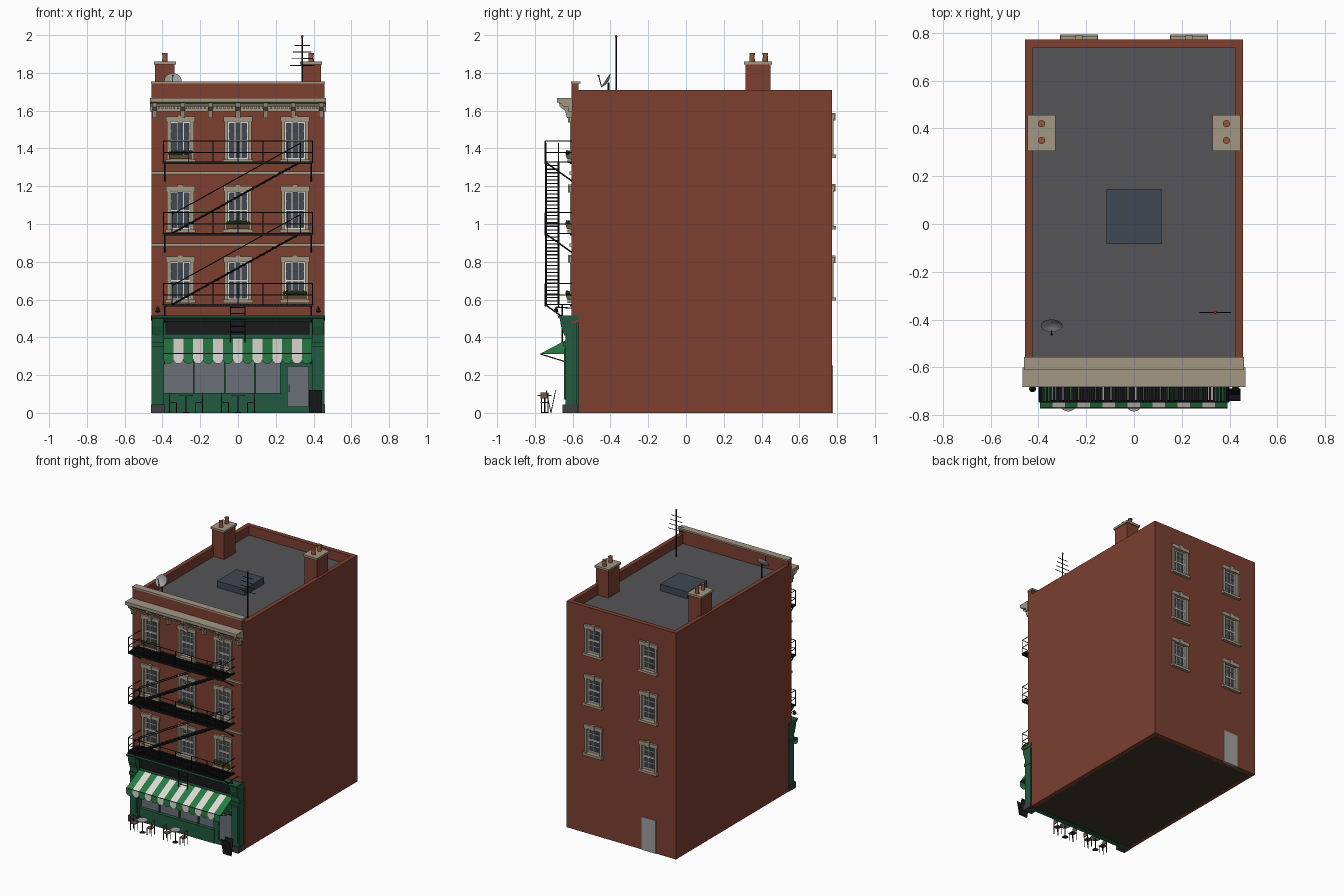
import bpy, bmesh, math, random
from mathutils import Vector, Matrix

if "Cube" in bpy.data.objects:
    bpy.data.objects.remove(bpy.data.objects["Cube"])

random.seed(4)
COL = dict(brick=(.2, .05, .03), stone=(.36, .31, .23), roof=(.09, .09, .095), green=(.015, .1, .05),
           stripe=(.02, .2, .06), cream=(.72, .7, .64), iron=(.01, .01, .012), glass=(.05, .065, .085),
           shopglass=(.14, .16, .18), wood=(.17, .09, .045), floor=(.05, .035, .02), pot=(.3, .09, .04),
           leaf=(.03, .12, .02), red=(.5, .03, .03), metal=(.35, .35, .36), plinth=(.05, .05, .05))
MATS = {}
for k, c in COL.items():
    MATS[k] = bpy.data.materials.new(k)
    MATS[k].diffuse_color = (*c, 1)


class Part:
    """Collects primitives into one named object."""
    def __init__(self, name, mat):
        self.name, self.mat, self.bm = name, mat, bmesh.new()

    def box(self, x0, x1, y0, y1, z0, z1):
        m = Matrix.Translation(((x0 + x1) / 2, (y0 + y1) / 2, (z0 + z1) / 2)) @ \
            Matrix.Diagonal((abs(x1 - x0), abs(y1 - y0), abs(z1 - z0), 1))
        bmesh.ops.create_cube(self.bm, size=1, matrix=m)

    def rod(self, p, q, r, r2=None, n=6):
        p, q = Vector(p), Vector(q)
        m = Matrix.Translation((p + q) / 2) @ (q - p).to_track_quat('Z', 'Y').to_matrix().to_4x4()
        bmesh.ops.create_cone(self.bm, cap_ends=True, segments=n, radius1=r,
                              radius2=r if r2 is None else r2, depth=(q - p).length, matrix=m)

    def ball(self, c, r, sub=1):
        bmesh.ops.create_icosphere(self.bm, subdivisions=sub, radius=r, matrix=Matrix.Translation(c))

    def face(self, pts):
        self.bm.faces.new([self.bm.verts.new(p) for p in pts])

    def prism(self, yz, x0, x1):
        a, b = [[self.bm.verts.new((x, y, z)) for y, z in yz] for x in (x0, x1)]
        self.bm.faces.new(a)
        self.bm.faces.new(b[::-1])
        for i in range(len(yz)):
            j = (i + 1) % len(yz)
            self.bm.faces.new((a[j], a[i], b[i], b[j]))

    def done(self, smooth=False):
        bmesh.ops.recalc_face_normals(self.bm, faces=self.bm.faces)
        me = bpy.data.meshes.new(self.name)
        self.bm.to_mesh(me)
        self.bm.free()
        me.materials.append(MATS[self.mat])
        ob = bpy.data.objects.new(self.name, me)
        bpy.context.collection.objects.link(ob)
        if smooth:
            bpy.context.view_layer.objects.active = ob
            ob.select_set(True)
            bpy.ops.object.shade_smooth_by_angle(angle=math.radians(40))
            ob.select_set(False)


W = .457
# brick walls with window openings
walls = Part('brick_walls', 'brick')
trim, glass = Part('window_surrounds', 'stone'), Part('window_glass', 'glass')
sash = Part('window_sashes', 'cream')


def window_wall(y, s, xs, rows, zlo, zhi, h):
    """Wall with outer face at y, outward direction s."""
    yi, hw = y - s * .035, .055
    edges = [-W] + [e for x in xs for e in (x - hw, x + hw)] + [W]
    for a, b in zip(edges[::2], edges[1::2]):
        walls.box(a, b, yi, y, zlo, zhi)
    zs = [zlo] + [e for z in rows for e in (z, z + h)] + [zhi]
    for x in xs:
        for a, b in zip(zs[::2], zs[1::2]):
            walls.box(x - hw, x + hw, yi, y, a, b)
        for z in rows:
            glass.box(x - hw, x + hw, yi, y - s * .02, z, z + h)
            for sx in (-1, 1):
                trim.box(x + sx * .053, x + sx * .071, y - s * .02, y + s * .01, z, z + h)
                sash.box(x + sx * .046, x + sx * .055, y - s * .02, y - s * .008, z, z + h)
                sash.box(x + sx * .0165 - .002, x + sx * .0165 + .002, y - s * .02, y - s * .014, z, z + h)
            for t, th in ((.02, .005), (.27, .002), (.5, .006), (.75, .002), (.98, .005)):
                sash.box(x - .05, x + .05, y - s * .02, y - s * .01, z + t * h - th, z + t * h + th)
            trim.box(x - .077, x + .077, y - s * .02, y + s * .015, z + h, z + h + .028)
            trim.box(x - .014, x + .014, y, y + s * .02, z + h - .004, z + h + .036)
            trim.box(x - .08, x + .08, y - s * .02, y + s * .022, z - .018, z)


ROWS, COLS = (.6, .972, 1.342), (-.305, 0, .302)
window_wall(-.605, -1, COLS, ROWS, .475, 1.745, .2)
window_wall(.772, 1, (-.23, .23), (.612, .99, 1.367), 0, 1.71, .185)
for s in (-1, 1):
    walls.box(s * W, s * .424, -.57, .74, 0, 1.71)
walls.done(); trim.done(); glass.done(); sash.done()

roof = Part('roof_deck', 'roof')
roof.box(-.425, .425, -.572, .742, 1.61, 1.64); roof.done()
base = Part('ground_floor_slab', 'floor')
base.box(-.425, .425, -.57, .742, .003, .03); base.done()
door = Part('back_door', 'metal')
door.box(-.29, -.17, .76, .777, 0, .25); door.done()

# skylight and chimneys
sky = Part('skylight', 'glass')
sky.box(-.115, .115, -.084, .146, 1.64, 1.69); sky.done()
stack, cap, pots = Part('chimney_stacks', 'brick'), Part('chimney_caps', 'stone'), Part('chimney_pots', 'pot')
for s in (-1, 1):
    x = s * .387
    stack.box(x - .052, x + .052, .314, .448, 1.62, 1.845)
    cap.box(x - .059, x + .059, .306, .456, 1.845, 1.86)
    for y in (.35, .42):
        pots.rod((x, y, 1.86), (x, y, 1.9), .015, .012, 12)
        pots.rod((x, y, 1.895), (x, y, 1.906), .015, n=12)
stack.done(); cap.done(); pots.done(True)

# stone cornice, coping and string courses
st = Part('roof_cornice', 'stone')
st.box(-.46, .46, -.61, -.558, 1.743, 1.755)
st.prism([(-.6, 1.668), (-.683, 1.668), (-.683, 1.645), (-.66, 1.637), (-.65, 1.622), (-.625, 1.622),
          (-.625, 1.595), (-.6, 1.595)], -.466, .466)
for i in range(44):
    x = -.44 + i * .88 / 43
    st.box(x - .005, x + .005, -.64, -.6, 1.608, 1.624)
for i in range(7):
    x = -.44 + i * .88 / 6
    st.prism([(-.6, 1.64), (-.672, 1.64), (-.668, 1.62), (-.64, 1.6), (-.63, 1.56), (-.6, 1.56)], x - .012, x + .012)
for z in (.88, 1.262):
    st.box(-.459, .459, -.617, -.6, z, z + .016)
st.done()

# shopfront
g = Part('shopfront_frame', 'green')
pl = Part('pilaster_plinths', 'plinth')
for s in (-1, 1):
    g.box(s * .392, s * W, -.638, -.58, 0, .5)
    g.box(s * .402, s * .447, -.645, -.63, .07, .34)
    g.box(s * .388, s * .459, -.648, -.58, .352, .375)
    g.prism([(-.6, .5), (-.668, .5), (-.662, .46), (-.645, .41), (-.6, .4)], s * .394, s * .455)
    pl.box(s * .386, s * .461, -.655, -.575, 0, .045)
g.prism([(-.57, .515), (-.68, .515), (-.675, .502), (-.645, .488), (-.57, .488)], -.461, .461)
g.box(-.392, .392, -.618, -.57, .385, .49)
g.box(-.392, .23, -.615, -.57, 0, .1)
g.box(-.392, .23, -.622, -.58, .095, .106)
for x in (-.235, -.07, .09):
    g.box(x - .004, x + .004, -.607, -.58, .1, .39)
for x0, x1, z0, z1 in ((.222, .262, 0, .39), (.372, .392, 0, .39), (.25, .39, .245, .27), (.25, .39, 0, .035)):
    g.box(x0, x1, -.61, -.57, z0, z1)
g.done(); pl.done()
gl = Part('shop_glass', 'shopglass')
gl.box(-.392, .392, -.595, -.575, .03, .39); gl.done()
hd = Part('door_handle', 'metal')
hd.rod((.272, -.617, .11), (.272, -.617, .15), .004); hd.done()
sign = Part('fascia_panel', 'iron')
sign.box(-.383, .378, -.628, -.61, .414, .486); sign.done()

# striped awning with scalloped valance
aw = [Part('awning_green', 'stripe'), Part('awning_cream', 'cream')]
N, X0, X1 = 15, -.394, .391
for i in range(N):
    a, b = X0 + (X1 - X0) * i / N, X0 + (X1 - X0) * (i + 1) / N
    c, r, p = (a + b) / 2, (b - a) / 2, aw[i % 2]
    p.face([(a, -.62, .393), (b, -.62, .393), (b, -.773, .313), (a, -.773, .313)])
    arc = [(c + r * math.cos(t), -.773, .284 - .024 * math.sin(t)) for t in [math.pi * k / 8 for k in range(9)]]
    p.face([(a, -.773, .313), (b, -.773, .313)] + arc)
for x in (X0, X1):
    aw[0].face([(x, -.62, .393), (x, -.773, .313), (x, -.62, .313)])
for p in aw:
    p.done()
arm = Part('awning_arms', 'iron')
for x in (X0 + .005, X1 - .005):
    arm.rod((x, -.772, .312), (x, -.61, .262), .003)
arm.rod((X0, -.771, .313), (X1, -.771, .313), .003)
arm.done()

# wall lamps
lamp = Part('wall_lamps', 'iron')
for x in (-.425, .425):
    lamp.rod((x, -.605, .555), (x, -.685, .56), .003)
    lamp.rod((x, -.69, .535), (x, -.685, .562), .015, .004, 10)
lamp.done()

# fire escape: platforms, rails, flights and drop ladder
fe = Part('fire_escape_platforms', 'iron')
rail = Part('fire_escape_railings', 'iron')
PZ = (.573, .95, 1.328)
L, F, R = .395, -.745, .0028
for z in PZ:
    for y in (F, -.675, -.61):
        fe.box(-L, L, y - .003, y + .003, z - .01, z + .002)
    for i in range(53):
        x = -L + i * 2 * L / 52
        fe.box(x - .004, x + .004, F, -.607, z - .003, z + .003)
    for s in (-1, 1):
        rail.rod((s * .388, F, z), (s * .388, -.605, z - .1), .004)
        for h in (.05, .111):
            rail.rod((s * L, F, z + h), (s * L, -.605, z + h), R)
    for h in (.05, .111):
        rail.rod((-L, F, z + h), (L, F, z + h), R)
    for i in range(7):
        x = -L + i * L / 3
        rail.rod((x, F, z), (x, F, z + .111), R)
fe.done(); rail.done()
fl = Part('fire_escape_stairs', 'iron')
for z0, z1 in zip(PZ, PZ[1:]):
    a, b = -.35, .33
    for y in (-.742, -.676):
        fl.rod((a, y, z0), (b, y, z1), .005, n=4)
        fl.rod((a, y, z0 + .1), (b, y, z1 + .1), R)
        for x, z in ((a, z0), (b, z1)):
            fl.rod((x, y, z), (x, y, z + .1), R)
    for i in range(1, 20):
        x, z = a + (b - a) * i / 20, z0 + (z1 - z0) * i / 20
        fl.box(x - .013, x + .013, -.742, -.676, z - .003, z + .003)
fl.done()
ld = Part('drop_ladder', 'iron')
for x in (-.039, .037):
    ld.rod((x, -.655, .35), (x, -.655, .573), .003)
for i in range(7):
    ld.rod((-.039, -.655, .365 + i * .032), (.037, -.655, .365 + i * .032), .0025)
ld.done()

# flower boxes
fb, lf, bl = Part('flower_boxes', 'wood'), Part('flower_leaves', 'leaf'), Part('flower_blooms', 'red')
for x, z in ((COLS[0], ROWS[2]), (COLS[1], ROWS[1]), (COLS[2], ROWS[0])):
    fb.prism([(-.61, z + .001), (-.63, z + .001), (-.638, z + .026), (-.61, z + .026)], x - .06, x + .06)
    for i in range(12):
        fx = x - .055 + i * .01
        lf.ball((fx, -.625 + random.uniform(-.005, .005), z + .032 + random.uniform(0, .008)), .01)
        if i % 3 == 1:
            bl.ball((fx, -.632, z + .044), .005)
fb.done(); lf.done(); bl.done()

# aerial and satellite dish
an = Part('roof_aerial', 'iron')
an.rod((.34, -.37, 1.64), (.34, -.37, 1.995), .004)
for z, h in ((1.84, .066), (1.875, .058), (1.91, .05), (1.945, .042)):
    an.rod((.34 - h, -.37, z), (.34 + h, -.37, z), .0025)
an.done()
tip = Part('aerial_tip', 'red')
tip.ball((.34, -.37, 1.993), .007, 2); tip.done(True)
dish, mount = Part('satellite_dish', 'metal'), Part('dish_mount', 'iron')
c, n = Vector((-.345, -.425, 1.76)), Vector((0, -.83, .56))
m = Matrix.Translation(c) @ n.to_track_quat('Z', 'Y').to_matrix().to_4x4()
ring = [[m @ Vector((r * math.cos(t), r * math.sin(t), 7 * r * r - .014)) for t in
         [math.tau * k / 20 for k in range(20)]] for r in (.001, .016, .031, .046)]
for a, b in zip(ring, ring[1:]):
    for k in range(20):
        dish.face([a[k - 1], a[k], b[k], b[k - 1]])
bmesh.ops.remove_doubles(dish.bm, verts=dish.bm.verts, dist=1e-5)
dish.done(True)
mount.rod((-.345, -.41, 1.64), (-.345, -.41, 1.75), .005)
mount.rod(m @ Vector((0, -.04, 0)), c + n * .045, .0025)
mount.ball(c + n * .045, .006)
mount.done()

# pavement tables, chairs and A-board
tb, cf, cw = Part('cafe_tables', 'metal'), Part('chair_legs', 'iron'), Part('chair_seats', 'wood')
for tx in (-.275, 0):
    y = -.748
    tb.rod((tx, y, .09), (tx, y, .096), .037, n=20)
    cf.rod((tx, y, .004), (tx, y, .09), .004)
    cf.rod((tx, y, 0), (tx, y, .006), .022, .012, 12)
    for s in (-1, 1):
        x = tx + s * .068
        cw.box(x - .02, x + .02, y - .021, y + .021, .052, .058)
        cw.box(x + s * .017, x + s * .022, y - .021, y + .021, .075, .108)
        for sy in (-.018, .018):
            cf.rod((x - s * .017, y + sy, 0), (x - s * .017, y + sy, .054), .0025)
            cf.rod((x + s * .019, y + sy, 0), (x + s * .019, y + sy, .105), .0025)
tb.done(); cf.done(); cw.done()
ab = Part('pavement_board', 'iron')
for y in (-.742, -.692):
    ab.prism([(-.717, 0), (-.713, 0), (y + .004, .12), (y, .12)], .376, .446)
ab.done()

for m in bpy.data.materials:
    if m.users and not m.is_grease_pencil:
        m.use_nodes = True
        m.node_tree.nodes["Principled BSDF"].inputs["Base Color"].default_value = m.diffuse_color
